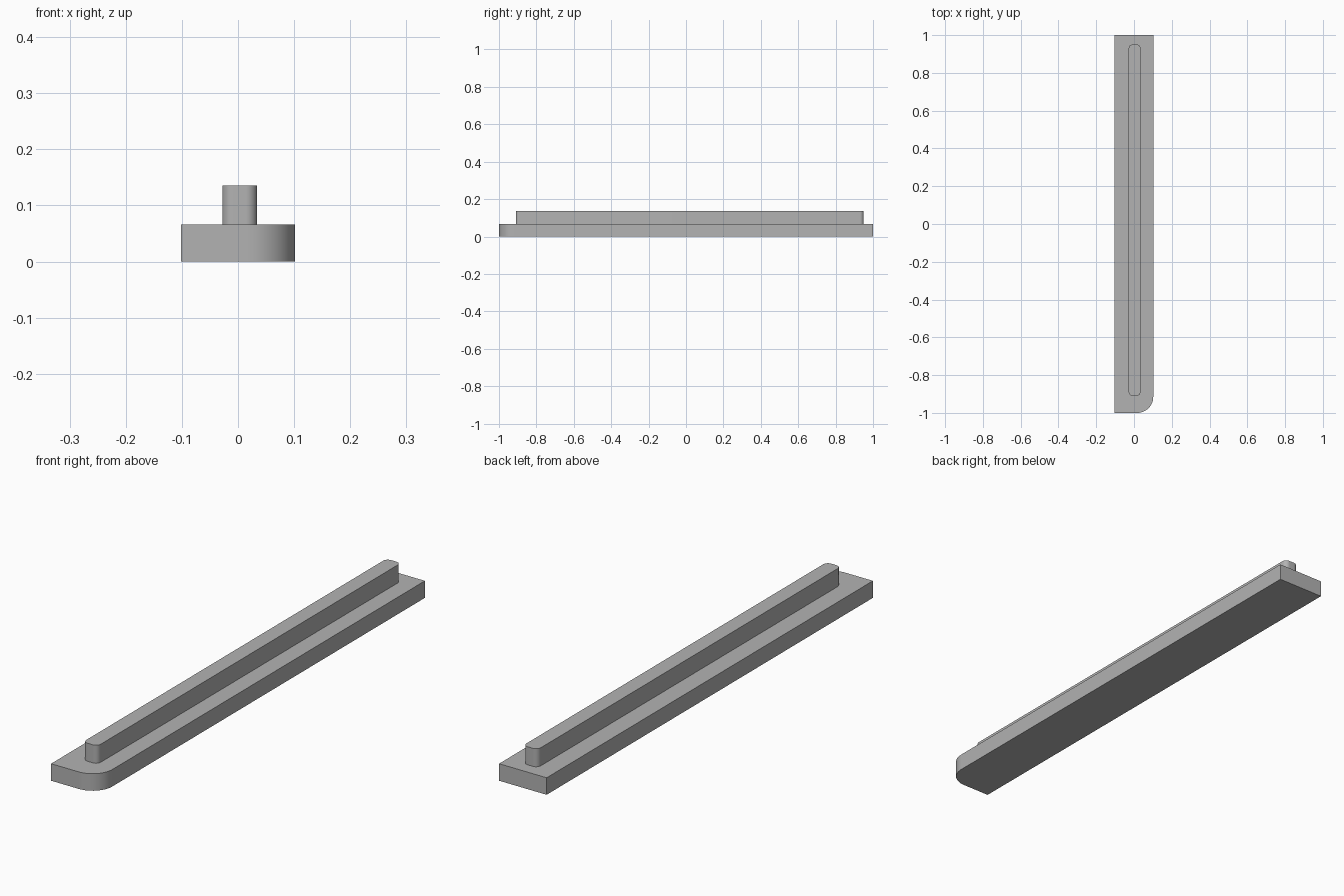
import bpy, bmesh, math

cube = bpy.data.objects.get("Cube")
if cube:
    bpy.data.objects.remove(cube, do_unlink=True)

grey = bpy.data.materials.new("plain_grey")
grey.use_nodes = True
colour = (0.45, 0.45, 0.45, 1)
grey.diffuse_color = colour
grey.node_tree.nodes["Principled BSDF"].inputs["Base Color"].default_value = colour


def slab(name, x, y, z, radii, steps=12):
    """Upright slab; radii round the corners -x-y, +x-y, +x+y, -x+y."""
    corners = [(x[0], y[0], 1, 1), (x[1], y[0], -1, 1),
               (x[1], y[1], -1, -1), (x[0], y[1], 1, -1)]
    bm = bmesh.new()
    outline = []
    for i, ((cx, cy, sx, sy), r) in enumerate(zip(corners, radii)):
        for k in range(steps + 1 if r else 1):
            a = math.pi * (1 + i / 2 + k / steps / 2)
            px = cx + r * (sx + math.cos(a))
            py = cy + r * (sy + math.sin(a))
            outline.append(bm.verts.new((px, py, z[0])))
    face = bm.faces.new(outline)
    top = bmesh.ops.extrude_face_region(bm, geom=[face])["geom"]
    bmesh.ops.translate(bm, vec=(0, 0, z[1] - z[0]),
                        verts=[v for v in top if isinstance(v, bmesh.types.BMVert)])
    bmesh.ops.recalc_face_normals(bm, faces=bm.faces)
    mesh = bpy.data.meshes.new(name)
    bm.to_mesh(mesh)
    bm.free()
    mesh.materials.append(grey)
    obj = bpy.data.objects.new(name, mesh)
    bpy.context.collection.objects.link(obj)
    bpy.ops.object.select_all(action="DESELECT")
    obj.select_set(True)
    bpy.context.view_layer.objects.active = obj
    bpy.ops.object.shade_smooth_by_angle(angle=math.radians(30))


# Flat base strip with one rounded front corner
slab("base_strip", (-0.102, 0.102), (-1, 1), (0, 0.066), (0, 0.085, 0, 0))
# Raised rib with four small rounded corners
slab("raised_rib", (-0.028, 0.034), (-0.91, 0.95), (0.066, 0.136), (0.02,) * 4)
